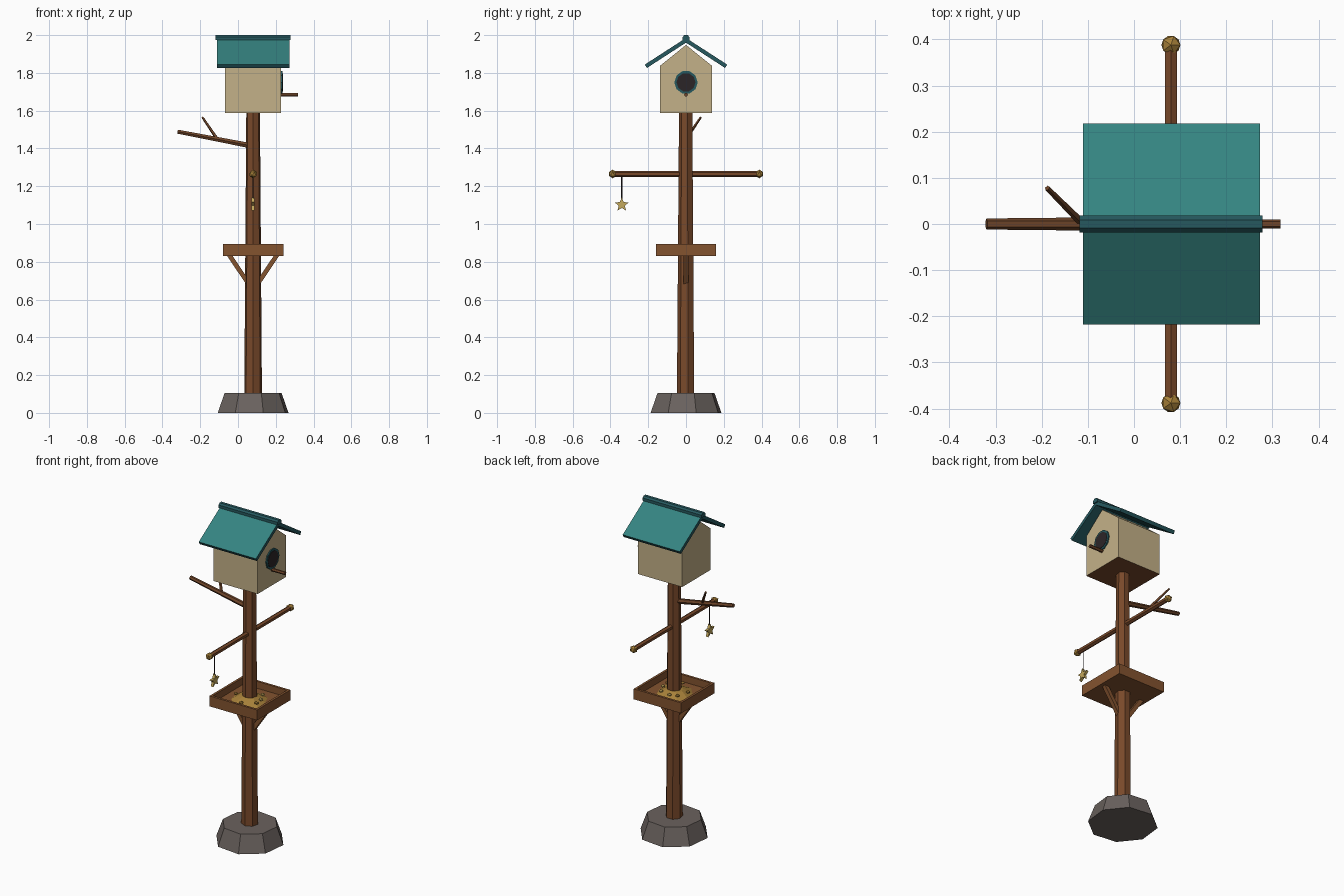
import bpy, bmesh, math, random
from mathutils import Vector, Matrix

if "Cube" in bpy.data.objects:
    bpy.data.objects.remove(bpy.data.objects["Cube"])

random.seed(4)
CX = 0.08  # post axis


def mat(name, hexcol):
    lin = []
    for i in (0, 2, 4):
        c = int(hexcol[i:i + 2], 16) / 255
        lin.append(c / 12.92 if c <= 0.04045 else ((c + 0.055) / 1.055) ** 2.4)
    m = bpy.data.materials.new(name)
    m.diffuse_color = (*lin, 1)
    m.use_nodes = True
    m.node_tree.nodes["Principled BSDF"].inputs["Base Color"].default_value = m.diffuse_color
    return m


WOOD = mat("post wood", "79492a")
PLANK = mat("plank wood", "83532f")
BARK = mat("branch bark", "6f4529")
STONE = mat("grey stone", "6a625e")
CREAM = mat("cream paint", "c4b188")
TEAL = mat("teal roof", "358481")
TRIM = mat("dark teal trim", "26595f")
DARK = mat("dark hollow", "2b2527")
GOLD = mat("gold seed", "a9823a")
STAR = mat("pale brass", "c4a85c")


def finish(name, bm, *mats):
    bmesh.ops.recalc_face_normals(bm, faces=bm.faces)
    me = bpy.data.meshes.new(name)
    bm.to_mesh(me)
    bm.free()
    for m in mats:
        me.materials.append(m)
    ob = bpy.data.objects.new(name, me)
    bpy.context.collection.objects.link(ob)
    return ob


def rod(name, p, q, r1, r2, sides, m, spin=0.0):
    """Tapered flat-sided rod from p to q."""
    p, q = Vector(p), Vector(q)
    d = q - p
    rot = Vector((0, 0, 1)).rotation_difference(d).to_matrix().to_4x4()
    bm = bmesh.new()
    bmesh.ops.create_cone(bm, cap_ends=True, segments=sides, radius1=r1, radius2=r2, depth=d.length,
                          matrix=Matrix.Translation((p + q) / 2) @ rot @ Matrix.Rotation(spin, 4, 'Z'))
    return finish(name, bm, m)


def prism(name, profile, x0, x1, *mats):
    """Outline in (y, z) extruded along x."""
    bm = bmesh.new()
    f = bm.faces.new([bm.verts.new((x0, y, z)) for y, z in profile])
    ext = bmesh.ops.extrude_face_region(bm, geom=[f])["geom"]
    bmesh.ops.translate(bm, vec=(x1 - x0, 0, 0), verts=[v for v in ext if isinstance(v, bmesh.types.BMVert)])
    return finish(name, bm, *mats)


def ball(name, loc, r, m, flat=1.0):
    bm = bmesh.new()
    bmesh.ops.create_icosphere(bm, subdivisions=1, radius=r,
                               matrix=Matrix.Translation(loc) @ Matrix.Diagonal((1, 1, flat, 1)))
    return finish(name, bm, m)


# stone foot and post
rod("stone_foot", (CX, 0, 0), (CX, 0, 0.105), 0.195, 0.157, 8, STONE, 0.28)
rod("post", (CX, 0, 0.09), (CX, 0, 1.6), 0.048, 0.037, 7, WOOD, math.pi)

# feeding tray: box with a sunken top
bm = bmesh.new()
bmesh.ops.create_cube(bm, size=1, matrix=Matrix.Translation((CX, 0, 0.863)) @ Matrix.Diagonal((0.32, 0.32, 0.063, 1)))
bm.normal_update()
top = max(bm.faces, key=lambda f: f.calc_center_median().z)
bmesh.ops.inset_region(bm, faces=[top], thickness=0.02)
down = bmesh.ops.extrude_face_region(bm, geom=[top])["geom"]
bmesh.ops.translate(bm, vec=(0, 0, -0.042), verts=[v for v in down if isinstance(v, bmesh.types.BMVert)])
if top.is_valid:
    bmesh.ops.delete(bm, geom=[top], context='FACES_ONLY')
finish("feeding_tray", bm, PLANK)

# tray braces
for s, side in ((-1, "left"), (1, "right")):
    rod(side + "_brace", (CX + s * 0.025, 0, 0.685), (CX + s * 0.128, 0, 0.838), 0.017, 0.017, 4, PLANK, math.pi / 4)

# seed heap and loose seeds
bm = bmesh.new()
bmesh.ops.create_cone(bm, cap_ends=True, segments=9, radius1=0.115, radius2=0.05, depth=0.032,
                      matrix=Matrix.Translation((CX - 0.005, 0, 0.866)))
for v in bm.verts:
    k = random.uniform(0.85, 1.12)
    v.co.x, v.co.y = CX + (v.co.x - CX) * k, v.co.y * k
finish("seed_heap", bm, GOLD)
for i in range(7):
    a = i * 2.4
    r = 0.075 + 0.01 * (i % 3)
    ball(f"seed_{i + 1}", (CX + r * math.cos(a), r * math.sin(a), 0.874), 0.013, STAR if i % 3 == 0 else GOLD, 0.6)

# cross perch with end knobs
rod("cross_perch", (CX, -0.385, 1.265), (CX, 0.385, 1.265), 0.015, 0.015, 6, WOOD)
for s, side in ((-1, "front"), (1, "back")):
    ball(side + "_knob", (CX, s * 0.388, 1.265), 0.023, GOLD)

# hanging star
rod("star_cord", (CX, -0.34, 1.13), (CX, -0.34, 1.26), 0.003, 0.003, 4, DARK)
pts = []
for i in range(10):
    a = math.pi / 2 + i * math.pi / 5
    r = 0.039 if i % 2 == 0 else 0.017
    pts.append((-0.34 + r * math.cos(a), 1.102 + r * math.sin(a)))
prism("hanging_star", pts, CX - 0.008, CX + 0.008, STAR)

# branch and twig
rod("branch", (0.07, 0, 1.414), (-0.32, 0, 1.489), 0.016, 0.012, 6, BARK)
rod("twig", (-0.11, 0, 1.45), (-0.188, 0.078, 1.565), 0.009, 0.006, 5, BARK)

# bird house body with a bare wood underside
house = prism("house_body", [(-0.137, 1.587), (0.137, 1.587), (0.137, 1.838), (0, 1.948), (-0.137, 1.838)],
              -0.07, 0.228, CREAM, WOOD)
for p in house.data.polygons:
    p.material_index = 1 if p.normal.z < -0.9 else 0

# roof slabs: teal on top, dark trim on the edges and underside
for s, side in ((-1, "front"), (1, "back")):
    roof = prism(side + "_roof", [(0, 1.985), (s * 0.218, 1.844), (s * 0.207, 1.826), (0, 1.96)],
                 -0.111, 0.273, TEAL, TRIM)
    for p in roof.data.polygons:
        p.material_index = 0 if p.normal.z > 0.5 else 1
prism("ridge_cap", [(-0.018, 1.973), (0.018, 1.973), (0.018, 1.99), (0.009, 2.0), (-0.009, 2.0), (-0.018, 1.99)],
      -0.118, 0.279, TRIM)

# entrance ring, hollow and landing peg
rod("entrance_ring", (0.22, 0, 1.75), (0.235, 0, 1.75), 0.062, 0.062, 10, TRIM)
rod("entrance_hollow", (0.22, 0, 1.75), (0.237, 0, 1.75), 0.05, 0.05, 10, DARK)
rod("landing_peg", (0.215, 0, 1.684), (0.318, 0, 1.684), 0.01, 0.01, 6, BARK)
